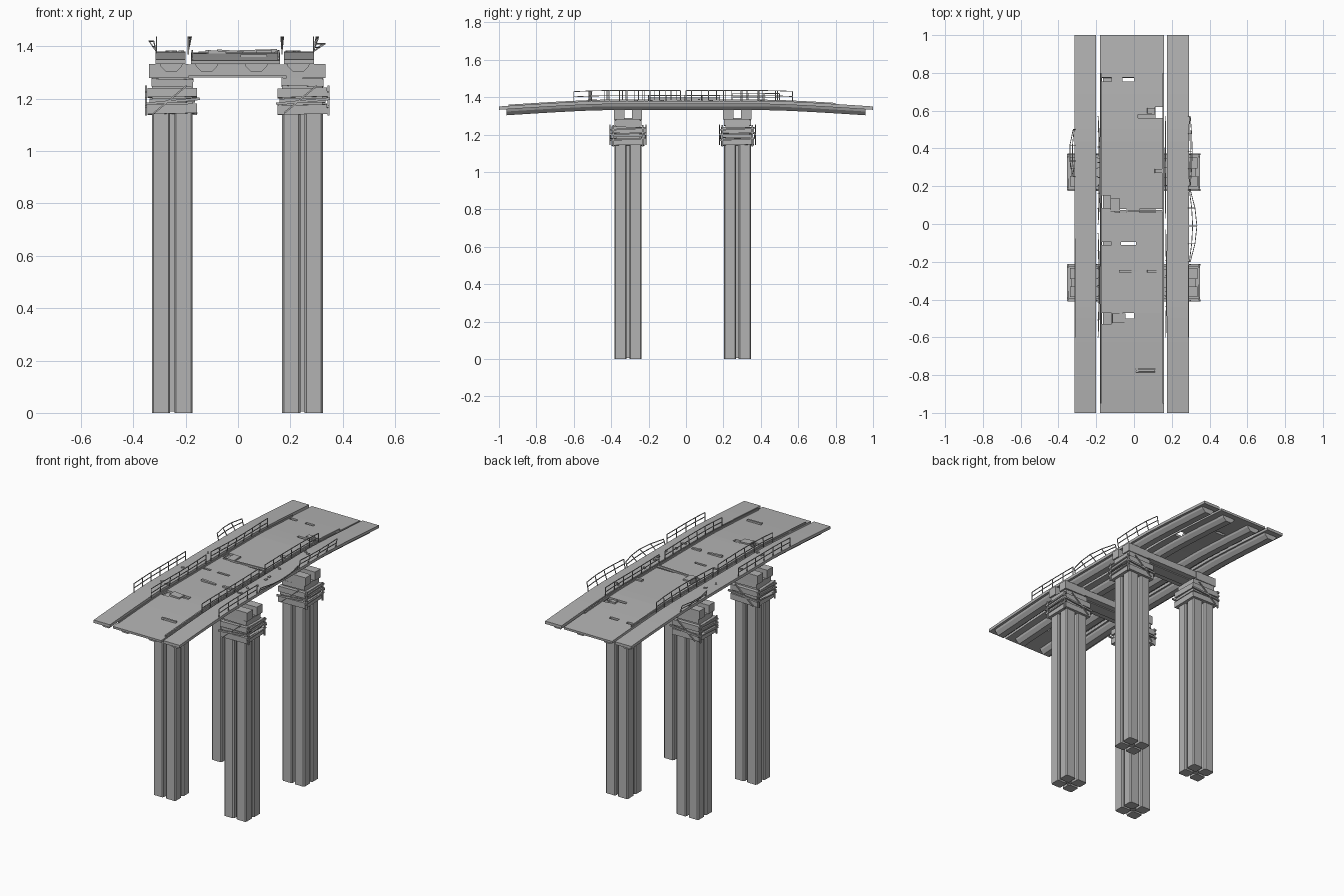
import bpy, bmesh, math, random
from mathutils import Vector, Matrix

random.seed(4)
if "Cube" in bpy.data.objects:
    bpy.data.objects.remove(bpy.data.objects["Cube"], do_unlink=True)

concrete = bpy.data.materials.new("concrete grey")
concrete.use_nodes = True
GREY = (0.45, 0.45, 0.45, 1)
concrete.diffuse_color = GREY
concrete.node_tree.nodes["Principled BSDF"].inputs["Base Color"].default_value = GREY


def deck_z(y):
    """Height of the road surface: flat middle, drooping ends."""
    return 1.38 - 0.03 * max(0, (abs(y) - 0.45) / 0.55) ** 1.25


def finish(name, bm):
    bmesh.ops.recalc_face_normals(bm, faces=bm.faces)
    mesh = bpy.data.meshes.new(name)
    bm.to_mesh(mesh)
    bm.free()
    mesh.materials.append(concrete)
    ob = bpy.data.objects.new(name, mesh)
    bpy.context.collection.objects.link(ob)
    return ob


def box(bm, centre, size, rot=None):
    m = Matrix.Translation(centre)
    if rot:
        m = m @ rot
    bmesh.ops.create_cube(bm, size=1, matrix=m @ Matrix.Diagonal((*size, 1)))


def bar(bm, a, b, r=0.002):
    """Thin square bar between two points."""
    a, b = Vector(a), Vector(b)
    d = b - a
    box(bm, (a + b) / 2, (2 * r, 2 * r, d.length), d.to_track_quat("Z", "Y").to_matrix().to_4x4())


def sweep(name, section, y0=-1, y1=1, steps=32):
    """Sweep a closed (x, height offset) section along the curved deck."""
    bm = bmesh.new()
    rings = []
    for i in range(steps + 1):
        y = y0 + (y1 - y0) * i / steps
        rings.append([bm.verts.new((x, y, deck_z(y) + h)) for x, h in section])
    n = len(section)
    for a, b in zip(rings, rings[1:]):
        for k in range(n):
            bm.faces.new((a[k], a[(k + 1) % n], b[(k + 1) % n], b[k]))
    bm.faces.new(rings[0])
    bm.faces.new(rings[-1])
    return finish(name, bm)


# Roadway: a grid with broken-out holes, thickened downwards
HOLES = [(-0.17, -0.12, 0.755, 0.775), (-0.06, 0, 0.755, 0.775), (0.02, 0.11, 0.56, 0.58),
         (0.11, 0.155, 0.56, 0.62), (-0.17, -0.125, 0.085, 0.15), (-0.1, -0.04, 0.06, 0.08),
         (0.03, 0.155, 0.06, 0.08), (-0.17, -0.12, -0.11, -0.095), (-0.07, 0.01, -0.11, -0.095),
         (-0.17, -0.12, -0.53, -0.47), (-0.06, 0, -0.5, -0.47), (0.01, 0.11, -0.785, -0.765)]
xs = sorted({-0.18, 0.16} | {v for h in HOLES for v in h[:2]})
ys = sorted({i / 16 for i in range(-16, 17)} | {v for h in HOLES for v in h[2:]})
bm = bmesh.new()
grid = [[bm.verts.new((x, y, deck_z(y) - 0.004)) for x in xs] for y in ys]
for j in range(len(ys) - 1):
    for i in range(len(xs) - 1):
        cx, cy = (xs[i] + xs[i + 1]) / 2, (ys[j] + ys[j + 1]) / 2
        if not any(a < cx < b and c < cy < d for a, b, c, d in HOLES):
            bm.faces.new((grid[j][i], grid[j][i + 1], grid[j + 1][i + 1], grid[j + 1][i]))
bmesh.ops.delete(bm, geom=[v for v in bm.verts if not v.link_faces], context="VERTS")
road = finish("roadway", bm)
solid = road.modifiers.new("thickness", "SOLIDIFY")
solid.thickness = 0.014
solid.offset = -1

# Kerb strips on the roadway and the two side walkways
for side, x0, x1 in (("right", -0.178, -0.172), ("left", 0.15, 0.158)):
    sweep(side + "_kerb", [(x0, -0.01), (x1, -0.01), (x1, 0.006), (x0, 0.006)], -0.95, 0.8)
for side, x0, x1 in (("right", -0.315, -0.2), ("left", 0.175, 0.29)):
    sweep(side + "_walkway", [(x0, 0), (x1, 0), (x1, -0.018), (x0, -0.018)])

# Tapered girders under the deck
for i, x in enumerate((-0.255, -0.12, 0.07, 0.23)):
    sweep(f"girder_{i + 1}", [(x - 0.045, -0.017), (x + 0.045, -0.017), (x + 0.04, -0.03),
                              (x + 0.02, -0.05), (x - 0.02, -0.05), (x - 0.04, -0.03)], -0.96, 0.96)

# Columns, each a cluster of four chamfered shafts, with collars and a neck
FRONT, BACK = -0.31, 0.275
for row, cy in (("front", FRONT), ("back", BACK)):
    for side, cx in (("right", -0.251), ("left", 0.246)):
        bm = bmesh.new()
        for sx in (-1, 1):
            for sy in (-1, 1):
                box(bm, (cx + sx * 0.043, cy + sy * 0.04, 0.575), (0.07, 0.066, 1.15))
        upright = [e for e in bm.edges if abs(e.verts[0].co.z - e.verts[1].co.z) > 1]
        bmesh.ops.bevel(bm, geom=upright, offset=0.007, segments=1, affect="EDGES")
        box(bm, (cx, cy, 0.575), (0.04, 0.04, 1.14))
        finish(f"{row}_{side}_column", bm)

        bm = bmesh.new()
        box(bm, (cx, cy, 1.215), (0.155, 0.13, 0.13))
        for z, w, h in ((1.16, 0.19, 0.036), (1.193, 0.175, 0.016),
                        (1.222, 0.19, 0.034), (1.262, 0.16, 0.03)):
            tilt = Matrix.Rotation(random.uniform(-0.03, 0.03), 4, "X") @ \
                Matrix.Rotation(random.uniform(-0.03, 0.03), 4, "Y")
            box(bm, (cx, cy, z), (w, w - 0.015, h), tilt)
        finish(f"{row}_{side}_collar", bm)

        # Loose planks and braces hanging round the collar
        bm = bmesh.new()
        out = math.copysign(1, cx)
        for k in (-1, 1):
            bar(bm, (cx - 0.1, cy + k * 0.094, 1.18), (cx + 0.105, cy + k * 0.094, 1.2), 0.005)
            bar(bm, (cx - 0.07, cy + k * 0.096, 1.145), (cx + 0.055, cy + k * 0.096, 1.25), 0.003)
            bar(bm, (cx + out * 0.1, cy + k * 0.08, 1.135), (cx + out * 0.1, cy + k * 0.08, 1.25), 0.004)
        for z in (1.17, 1.2, 1.225):
            bar(bm, (cx + out * 0.1, cy - 0.095, z), (cx + out * 0.1, cy + 0.095, z + 0.01), 0.004)
        finish(f"{row}_{side}_braces", bm)

    # Pair of cross beams with a gap between them
    bm = bmesh.new()
    for k in (-1, 1):
        box(bm, (0, cy + k * 0.048, 1.309), (0.67, 0.046, 0.044))
        for cx in (-0.265, 0.26):
            box(bm, (cx, cy + k * 0.048, 1.306), (0.15, 0.056, 0.054))
        for x in (-0.255, -0.12, 0.07, 0.23):
            box(bm, (x, cy + k * 0.048, 1.335), (0.05, 0.04, 0.02))
    box(bm, (0, cy, 1.285), (0.5, 0.07, 0.008))
    finish(row + "_cross_beam", bm)


# Railings: posts and two rails, with a sideways bow for the bent stretches
def railing(name, x, y0, y1, bow=0.0, height=0.055, lean=0.0):
    bm = bmesh.new()
    count = max(3, round((y1 - y0) / 0.085))

    def point(i, f):
        t = i / count
        y = y0 + (y1 - y0) * t
        return (x + f * (lean + bow * math.sin(math.pi * t)), y, deck_z(y) + f * height)
    for i in range(count + 1):
        bar(bm, point(i, -0.1), point(i, 1))
        if i < count:
            for f in (0.5, 1):
                bar(bm, point(i, f), point(i + 1, f))
    finish(name, bm)


railing("right_outer_rail_front", -0.312, -0.6, -0.08)
railing("right_outer_rail_back", -0.312, 0.25, 0.5, -0.02, 0.04, -0.01)
railing("left_outer_rail_back", 0.288, 0.2, 0.57, 0.01, lean=0.01)
railing("left_outer_rail_middle", 0.288, -0.2, 0.18, 0.035, 0.03, 0.01)
railing("left_outer_rail_front", 0.288, -0.6, -0.22)
railing("right_inner_rail_front", -0.19, -0.6, -0.05, 0.008)
railing("right_inner_rail_back", -0.19, 0.0, 0.57, 0.012)
railing("left_inner_rail_front", 0.168, -0.6, -0.03, 0.006)
railing("left_inner_rail_back", 0.168, 0.03, 0.57, -0.004)

# Broken slabs and rubble lying on the deck
bm = bmesh.new()
for x, y, w, d in ((-0.08, -0.5, 0.07, 0.05), (0.09, 0.6, 0.04, 0.03), (0.06, -0.775, 0.1, 0.012),
                   (0, 0.07, 0.3, 0.01), (-0.03, -0.25, 0.1, 0.015), (-0.1, 0.1, 0.05, 0.07),
                   (0.13, 0.28, 0.04, 0.02), (0.1, -0.25, 0.06, 0.015)):
    box(bm, (x, y, deck_z(y) - 0.001), (w, d, 0.012), Matrix.Rotation(random.uniform(-0.08, 0.08), 4, "Y"))
for i in range(14):
    y = random.uniform(-0.45, 0.45)
    x = random.choice((-0.24, 0.22)) + random.uniform(-0.03, 0.03)
    box(bm, (x, y, deck_z(y) + 0.002), (0.012, 0.02, 0.006), Matrix.Rotation(i, 4, "Z"))
finish("rubble", bm)
